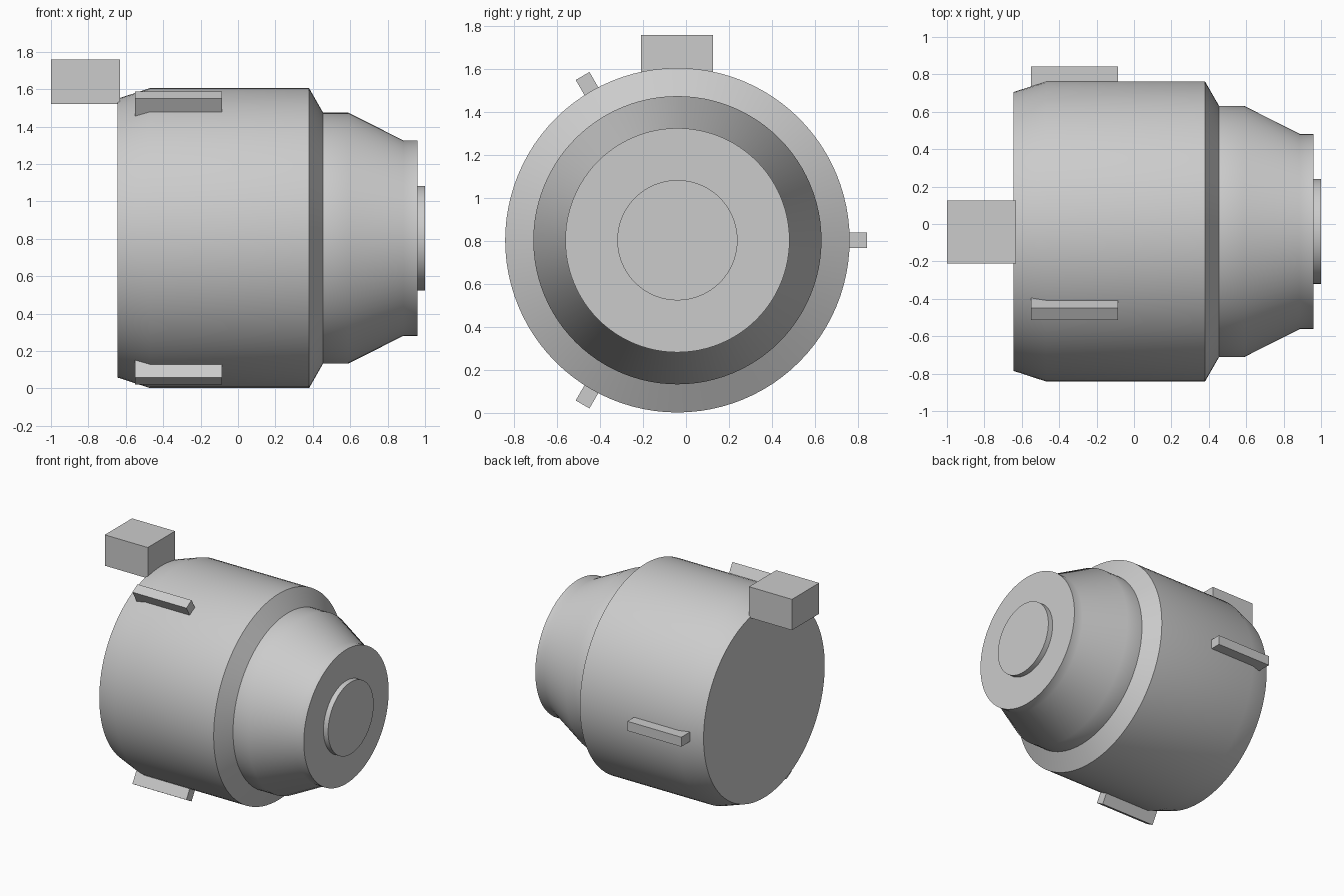
import bpy, bmesh, math
from mathutils import Matrix, Vector

cube = bpy.data.objects.get("Cube")
if cube:
    bpy.data.objects.remove(cube, do_unlink=True)

AXIS = Vector((0, -0.04, 0.804))  # centre line of the housing, along x
SEGMENTS = 96

grey = bpy.data.materials.new("light_grey")
grey.use_nodes = True
colour = (0.6, 0.6, 0.6, 1)
grey.diffuse_color = colour
grey.node_tree.nodes["Principled BSDF"].inputs["Base Color"].default_value = colour


def add_object(name, bm, smooth=False):
    bmesh.ops.recalc_face_normals(bm, faces=bm.faces)
    mesh = bpy.data.meshes.new(name)
    bm.to_mesh(mesh)
    bm.free()
    mesh.materials.append(grey)
    obj = bpy.data.objects.new(name, mesh)
    bpy.context.collection.objects.link(obj)
    if smooth:
        bpy.ops.object.select_all(action="DESELECT")
        obj.select_set(True)
        bpy.context.view_layer.objects.active = obj
        bpy.ops.object.shade_smooth_by_angle(angle=math.radians(30))
    return obj


def turned(name, profile):
    """Closed solid of revolution about the x axis from (x, radius) points."""
    bm = bmesh.new()
    rings = []
    for x, r in profile:
        rings.append([bm.verts.new(AXIS + Vector((x, r * math.cos(a), r * math.sin(a))))
                      for a in (math.tau * i / SEGMENTS for i in range(SEGMENTS))])
    for a, b in zip(rings, rings[1:]):
        for i in range(SEGMENTS):
            j = (i + 1) % SEGMENTS
            bm.faces.new((a[i], a[j], b[j], b[i]))
    bm.faces.new(rings[0])
    bm.faces.new(rings[-1])
    return add_object(name, bm, smooth=True)


def box(name, low, high, matrix=Matrix()):
    low, high = Vector(low), Vector(high)
    bm = bmesh.new()
    bmesh.ops.create_cube(bm, size=1)
    bmesh.ops.scale(bm, vec=high - low, verts=bm.verts)
    bmesh.ops.translate(bm, vec=(low + high) / 2, verts=bm.verts)
    bmesh.ops.transform(bm, matrix=matrix, verts=bm.verts)
    return add_object(name, bm)


# Main body with tapered rear edge, shoulder, neck and front cone
turned("housing", [(-0.645, 0.745), (-0.47, 0.802), (0.38, 0.802), (0.455, 0.671),
                   (0.59, 0.671), (0.885, 0.522), (0.96, 0.522), (0.96, 0.28),
                   (1.0, 0.28)])

# Three key ribs spaced evenly around the body
for i in range(3):
    turn = Matrix.Translation(AXIS) @ Matrix.Rotation(math.tau * i / 3, 4, "X")
    box(f"key_rib_{i + 1}", (-0.55, 0.72, -0.037), (-0.085, 0.883, 0.037), turn)

# Block at the top of the rear edge
box("rear_block", (-1.0, -0.21, 1.52), (-0.63, 0.125, 1.76))
